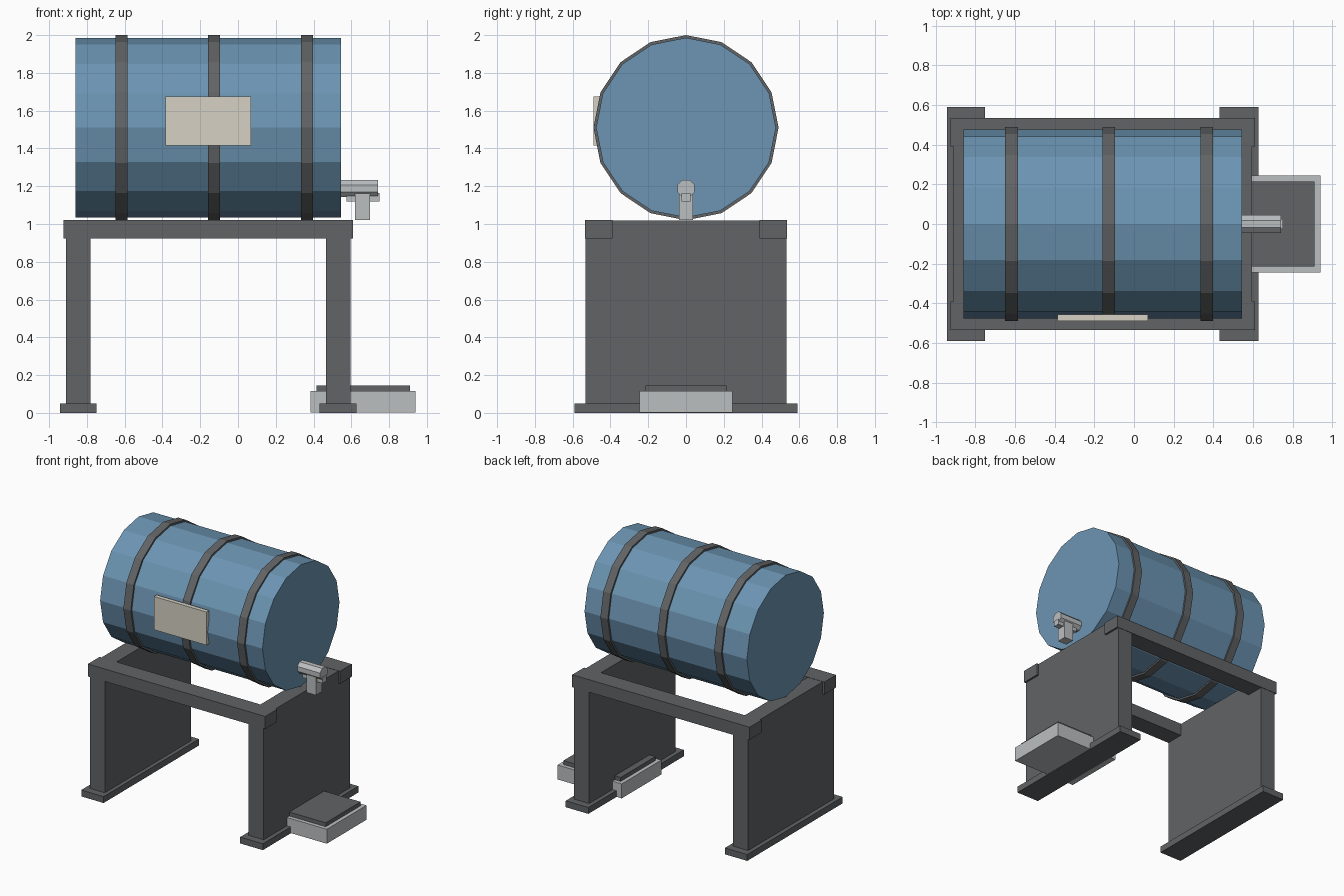
import bpy, bmesh, math
from mathutils import Matrix

if "Cube" in bpy.data.objects:
    bpy.data.objects.remove(bpy.data.objects["Cube"])


def material(name, rgb):
    m = bpy.data.materials.new(name)
    m.diffuse_color = (*rgb, 1)
    m.use_nodes = True
    m.node_tree.nodes["Principled BSDF"].inputs["Base Color"].default_value = m.diffuse_color
    return m


BLUE = material("blue_paint", (0.15, 0.30, 0.45))
DARK = material("dark_metal", (0.12, 0.125, 0.13))
SILVER = material("light_metal", (0.50, 0.52, 0.53))
CREAM = material("cream_plate", (0.67, 0.64, 0.56))


def finish(bm, name, mat):
    bmesh.ops.recalc_face_normals(bm, faces=bm.faces)
    me = bpy.data.meshes.new(name)
    bm.to_mesh(me)
    bm.free()
    me.materials.append(mat)
    ob = bpy.data.objects.new(name, me)
    bpy.context.collection.objects.link(ob)
    return ob


def box(name, x, y, z, mat):
    bm = bmesh.new()
    size = [b - a for a, b in (x, y, z)]
    mid = [(a + b) / 2 for a, b in (x, y, z)]
    bmesh.ops.create_cube(bm, size=1, matrix=Matrix.Translation(mid) @ Matrix.Diagonal((*size, 1)))
    return finish(bm, name, mat)


def drum(name, x0, x1, zc, r, sides, mat, turn=0.0):
    """Closed prism along the x axis."""
    bm = bmesh.new()
    mtx = (Matrix.Translation(((x0 + x1) / 2, 0, zc)) @ Matrix.Rotation(math.radians(turn), 4, 'X')
           @ Matrix.Rotation(math.pi / 2, 4, 'Y'))
    bmesh.ops.create_cone(bm, cap_ends=True, segments=sides, radius1=r, radius2=r,
                          depth=x1 - x0, matrix=mtx)
    return finish(bm, name, mat)


def hoop(name, x0, x1, zc, r_in, r_out, sides, mat):
    """Flat ring around the x axis."""
    bm = bmesh.new()
    section = [(x0, r_in), (x1, r_in), (x1, r_out), (x0, r_out)]
    rings = []
    for i in range(sides):
        a = 2 * math.pi * i / sides
        rings.append([bm.verts.new((x, r * math.sin(a), zc + r * math.cos(a))) for x, r in section])
    for i in range(sides):
        a, b = rings[i], rings[(i + 1) % sides]
        for j in range(4):
            k = (j + 1) % 4
            bm.faces.new((a[j], a[k], b[k], b[j]))
    return finish(bm, name, mat)


# Barrel with three hoops and a name plate
ZC = 1.51
drum("barrel", -0.86, 0.545, ZC, 0.476, 16, BLUE)
for tag, x in (("left", -0.617), ("middle", -0.127), ("right", 0.366)):
    hoop(f"{tag}_hoop", x - 0.032, x + 0.032, ZC, 0.465, 0.49, 16, DARK)
box("plate", (-0.385, 0.07), (-0.49, -0.457), (1.415, 1.675), CREAM)

# Stand: two end panels on feet, joined by long rails
for tag, x0, x1, f0, f1 in (("left", -0.91, -0.78, -0.943, -0.75), ("right", 0.465, 0.595, 0.432, 0.628)):
    box(f"{tag}_panel", (x0, x1), (-0.532, 0.532), (0.02, 1.018), DARK)
    box(f"{tag}_foot", (f0, f1), (-0.59, 0.59), (0, 0.05), DARK)
for tag, s in (("front", -1), ("back", 1)):
    y = sorted((s * 0.39, s * 0.535))
    box(f"{tag}_rail", (-0.925, 0.61), y, (0.922, 1.02), DARK)

# Tap
drum("tap_pipe", 0.53, 0.742, 1.188, 0.049, 8, SILVER, 22.5)
box("tap_bar", (0.575, 0.75), (-0.024, 0.024), (1.12, 1.165), SILVER)
box("tap_spout", (0.62, 0.70), (-0.038, 0.038), (1.02, 1.18), SILVER)

# Drip tray with raised dark top
box("drip_tray", (0.385, 0.94), (-0.245, 0.245), (0.002, 0.115), SILVER)
box("drip_tray_top", (0.415, 0.91), (-0.215, 0.215), (0.11, 0.146), DARK)
